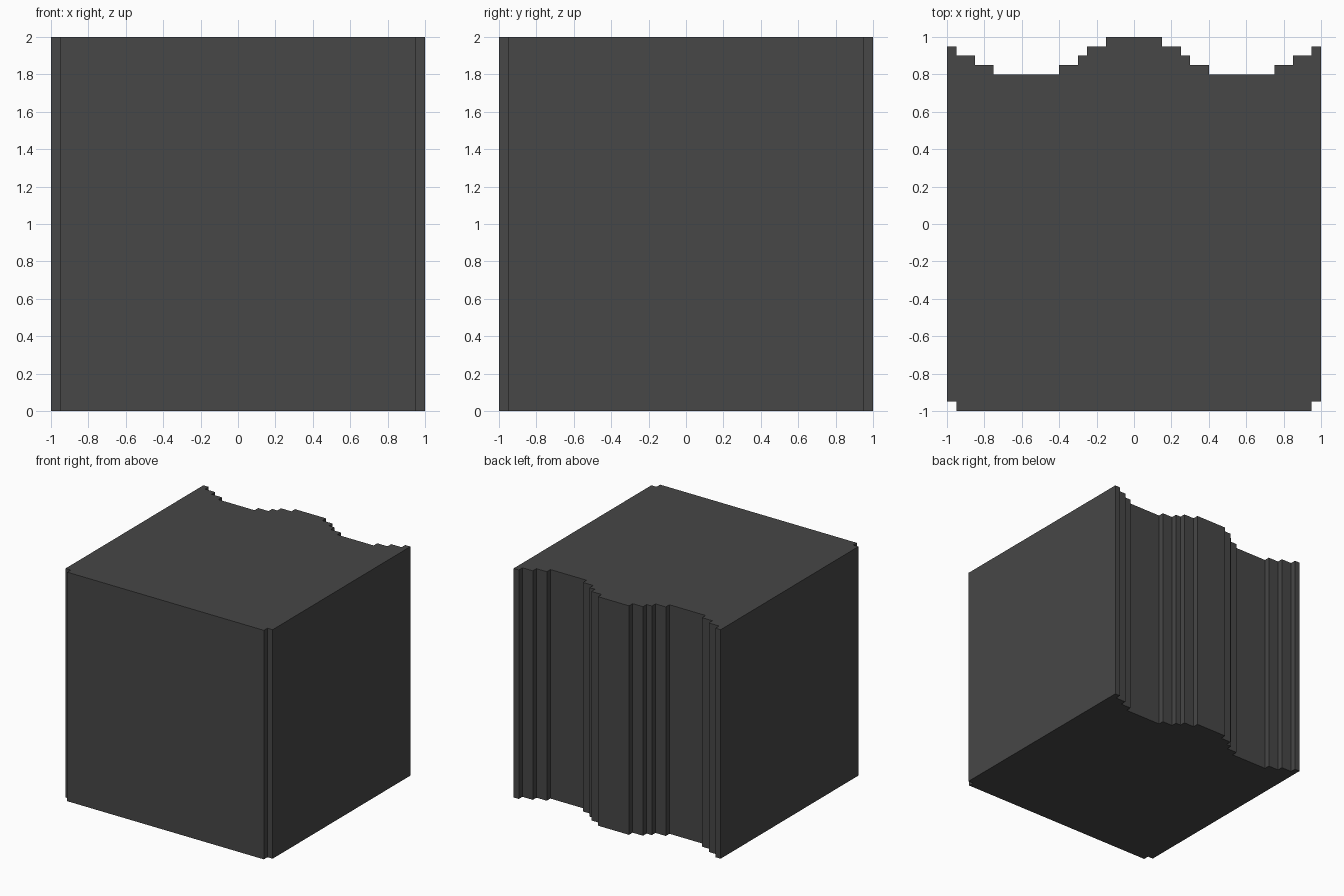
import bpy, bmesh

if "Cube" in bpy.data.objects:
    bpy.data.objects.remove(bpy.data.objects["Cube"])

# Dark grey material
mat = bpy.data.materials.new("dark grey")
mat.diffuse_color = (0.063, 0.063, 0.063, 1)
mat.use_nodes = True
mat.node_tree.nodes["Principled BSDF"].inputs["Base Color"].default_value = mat.diffuse_color

# Right half of the plan: outer x of each back step and its y, from the centre out
steps = [(0.15, 1.0), (0.25, 0.95), (0.3, 0.9), (0.4, 0.85),
         (0.75, 0.8), (0.85, 0.85), (0.95, 0.9), (1.0, 0.95)]
half = [(0.95, -1.0), (0.95, -0.95), (1.0, -0.95)]  # notched front corner
for i in range(len(steps) - 1, -1, -1):
    x, y = steps[i]
    half.append((x, y))
    if i:
        half.append((steps[i - 1][0], y))

# Mirror the half plan to the left side
outline = half + [(-x, y) for x, y in reversed(half)]

# Block: extrude the stepped plan straight up
bm = bmesh.new()
base = bm.faces.new([bm.verts.new((x, y, 0)) for x, y in outline])
ext = bmesh.ops.extrude_face_region(bm, geom=[base], use_keep_orig=True)
top = [v for v in ext["geom"] if isinstance(v, bmesh.types.BMVert)]
bmesh.ops.translate(bm, verts=top, vec=(0, 0, 2))
bmesh.ops.recalc_face_normals(bm, faces=bm.faces)

mesh = bpy.data.meshes.new("stepped_block")
bm.to_mesh(mesh)
bm.free()
mesh.materials.append(mat)
block = bpy.data.objects.new("stepped_block", mesh)
bpy.context.collection.objects.link(block)
